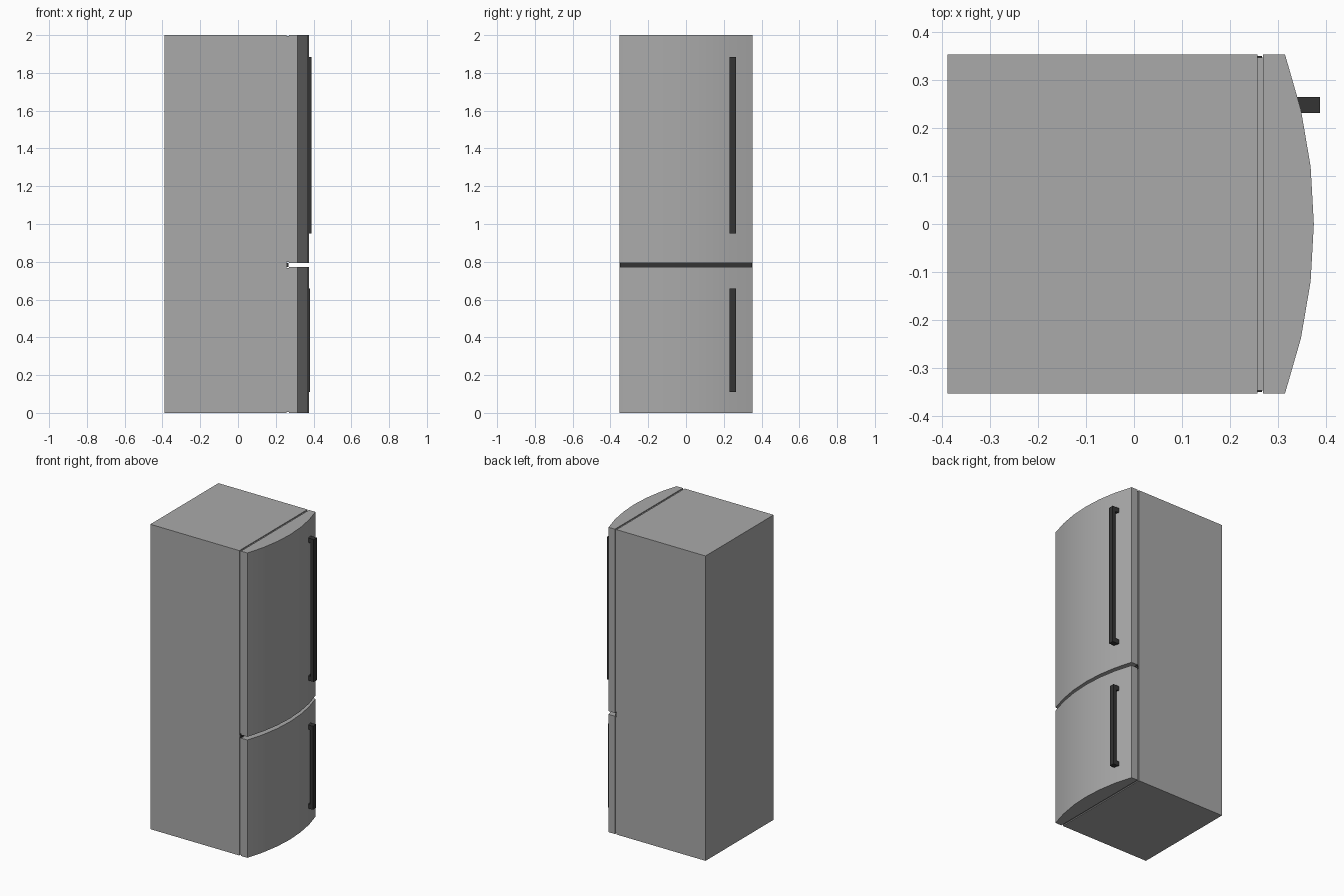
import bpy, bmesh, math

cube = bpy.data.objects.get("Cube")
if cube:
    bpy.data.objects.remove(cube, do_unlink=True)


def material(name, value):
    m = bpy.data.materials.new(name)
    m.use_nodes = True
    colour = (value, value, value, 1)
    m.diffuse_color = colour
    m.node_tree.nodes["Principled BSDF"].inputs["Base Color"].default_value = colour
    return m


steel = material("steel grey", 0.40)
dark = material("dark grey", 0.033)


def prism(name, outline, z0, z1, mat):
    """Extrude an xy outline upward from z0 to z1."""
    bm = bmesh.new()
    face = bm.faces.new([bm.verts.new((x, y, z0)) for x, y in outline])
    top = bmesh.ops.extrude_face_region(bm, geom=[face])["geom"]
    bmesh.ops.translate(bm, vec=(0, 0, z1 - z0),
                        verts=[v for v in top if isinstance(v, bmesh.types.BMVert)])
    bmesh.ops.recalc_face_normals(bm, faces=bm.faces)
    mesh = bpy.data.meshes.new(name)
    bm.to_mesh(mesh)
    bm.free()
    mesh.materials.append(mat)
    obj = bpy.data.objects.new(name, mesh)
    bpy.context.collection.objects.link(obj)
    return obj


def box(name, x, y, z, mat):
    outline = [(x[0], y[0]), (x[1], y[0]), (x[1], y[1]), (x[0], y[1])]
    return prism(name, outline, *z, mat)


HALF = 0.353                      # half width
BACK, EDGE, BULGE = 0.269, 0.315, 0.06
radius = (HALF ** 2 + BULGE ** 2) / (2 * BULGE)
sweep = math.asin(HALF / radius)

# Bowed door outline: flat back and a six-sided arc in front
arc = []
for i in range(7):
    a = sweep * (i / 3 - 1)
    arc.append((EDGE + BULGE - radius * (1 - math.cos(a)), radius * math.sin(a)))
door_outline = [(BACK, -HALF)] + arc + [(BACK, HALF)]

# Cabinet and the dark divider behind the gap between the doors
box("cabinet", (-0.389, 0.257), (-HALF, HALF), (0, 2), steel)
box("door_divider", (0.25, 0.267), (-0.35, 0.35), (0.773, 0.794), dark)

# Each door has a recessed seal and a handle on two brackets
doors = {
    "freezer": ((0, 0.773), (0.11, 0.658), 0.382),
    "fridge": ((0.794, 2), (0.95, 1.884), 0.388),
}
for name, (dz, hz, front) in doors.items():
    door = prism(name + "_door", door_outline, *dz, steel)
    bpy.ops.object.select_all(action="DESELECT")
    door.select_set(True)
    bpy.context.view_layer.objects.active = door
    bpy.ops.object.shade_smooth_by_angle(angle=math.radians(25))

    box(name + "_seal", (0.25, 0.272), (-HALF + 0.006, HALF - 0.006),
        (dz[0] + 0.006, dz[1] - 0.006), steel)

    y = (0.231, 0.265)
    box(name + "_handle_bar", (front - 0.022, front), y, hz, dark)
    for end, z in (("lower", hz[0]), ("upper", hz[1] - 0.03)):
        box(f"{name}_handle_{end}_bracket", (0.325, front - 0.02), y, (z, z + 0.03), dark)
